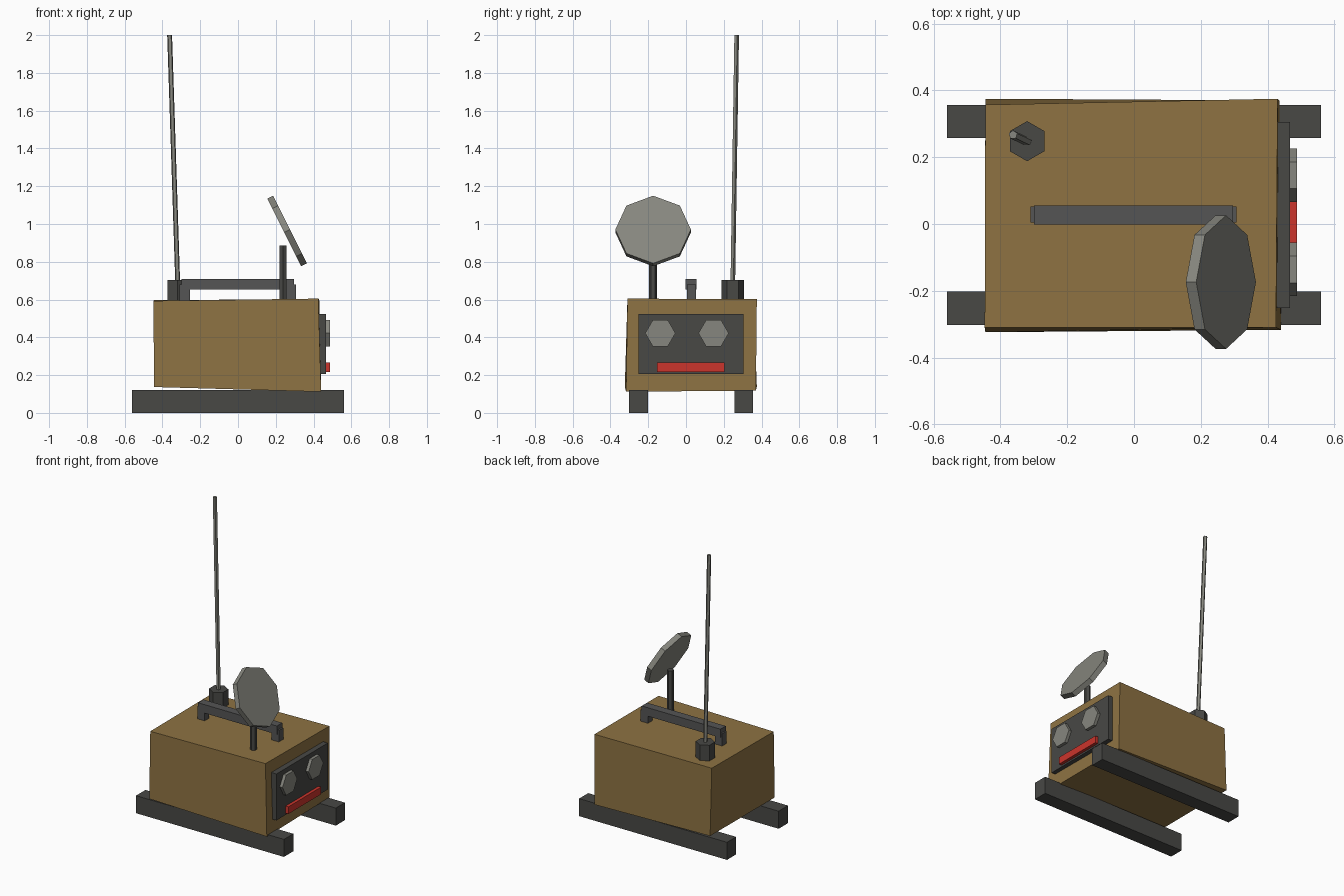
import bpy, bmesh, math
from mathutils import Vector

if "Cube" in bpy.data.objects:
    bpy.data.objects.remove(bpy.data.objects["Cube"])


def material(name, r, g, b):
    m = bpy.data.materials.new(name)
    m.diffuse_color = (r, g, b, 1)
    m.use_nodes = True
    m.node_tree.nodes["Principled BSDF"].inputs["Base Color"].default_value = m.diffuse_color
    return m


BROWN = material("brown", 0.27, 0.17, 0.055)
DARK = material("dark", 0.065, 0.065, 0.06)
MID = material("mid_grey", 0.09, 0.09, 0.09)
LIGHT = material("light_grey", 0.24, 0.24, 0.21)
RED = material("red", 0.6, 0.035, 0.025)


def finish(name, bm, mat):
    bmesh.ops.recalc_face_normals(bm, faces=bm.faces)
    me = bpy.data.meshes.new(name)
    bm.to_mesh(me)
    bm.free()
    me.materials.append(mat)
    ob = bpy.data.objects.new(name, me)
    bpy.context.collection.objects.link(ob)
    return ob


def hexahedron(name, bottom, top, mat):
    """Six-sided block from two rings of four corners."""
    bm = bmesh.new()
    b = [bm.verts.new(p) for p in bottom]
    t = [bm.verts.new(p) for p in top]
    bm.faces.new(b)
    bm.faces.new(t)
    for i in range(4):
        j = (i + 1) % 4
        bm.faces.new((b[i], b[j], t[j], t[i]))
    return finish(name, bm, mat)


def box(name, x, y, z, mat):
    ring = [(x[0], y[0]), (x[1], y[0]), (x[1], y[1]), (x[0], y[1])]
    return hexahedron(name, [(*p, z[0]) for p in ring], [(*p, z[1]) for p in ring], mat)


def prism(name, start, end, radius, sides, mat, first=0.0):
    """Regular prism between two points; the first corner angle is measured from +y."""
    start, end = Vector(start), Vector(end)
    axis = (end - start).normalized()
    v = axis.cross(Vector((0, 1, 0))).normalized()
    u = v.cross(axis)
    bm = bmesh.new()
    rings = []
    for c in (start, end):
        angles = [first + math.tau * i / sides for i in range(sides)]
        rings.append([bm.verts.new(c + radius * (u * math.cos(a) + v * math.sin(a))) for a in angles])
        bm.faces.new(rings[-1])
    for i in range(sides):
        j = (i + 1) % sides
        bm.faces.new((rings[0][i], rings[0][j], rings[1][j], rings[1][i]))
    return finish(name, bm, mat)


# Skids
for side, y in (("right", (-0.303, -0.202)), ("left", (0.258, 0.356))):
    box(f"skid_{side}", (-0.56, 0.56), y, (0, 0.12), DARK)

# Slightly crooked body
hexahedron("body",
           [(-0.445, -0.324, 0.137), (0.44, -0.317, 0.112), (0.435, 0.37, 0.118), (-0.445, 0.375, 0.14)],
           [(-0.447, -0.31, 0.593), (0.425, -0.31, 0.605), (0.43, 0.375, 0.602), (-0.445, 0.357, 0.597)],
           BROWN)

# Face plate with eyes and mouth
box("face_plate", (0.427, 0.467), (-0.251, 0.305), (0.205, 0.523), DARK)
for side, y in (("right", -0.136), ("left", 0.146)):
    prism(f"eye_{side}", (0.45, y, 0.422), (0.488, y, 0.422), 0.08, 6, LIGHT)
box("mouth", (0.45, 0.488), (-0.153, 0.203), (0.217, 0.266), RED)

# Carrying handle
box("handle_bar", (-0.30, 0.296), (-0.002, 0.056), (0.652, 0.71), MID)
for end, x in (("rear", (-0.31, -0.255)), ("front", (0.252, 0.307))):
    box(f"handle_foot_{end}", x, (0.004, 0.052), (0.59, 0.68), MID)

# Antenna
prism("antenna_base", (-0.32, 0.248, 0.59), (-0.32, 0.248, 0.704), 0.06, 6, DARK)
prism("antenna_rod", (-0.318, 0.246, 0.65), (-0.362, 0.267, 2.0), 0.0135, 5, LIGHT)

# Dish on its mast
prism("dish_mast", (0.239, -0.174, 0.59), (0.239, -0.174, 0.885), 0.021, 6, DARK)
centre = Vector((0.26, -0.174, 0.963))
half = Vector((2, 0, 1)).normalized() * 0.0175
prism("dish", centre - half, centre + half, 0.2, 8, LIGHT)
